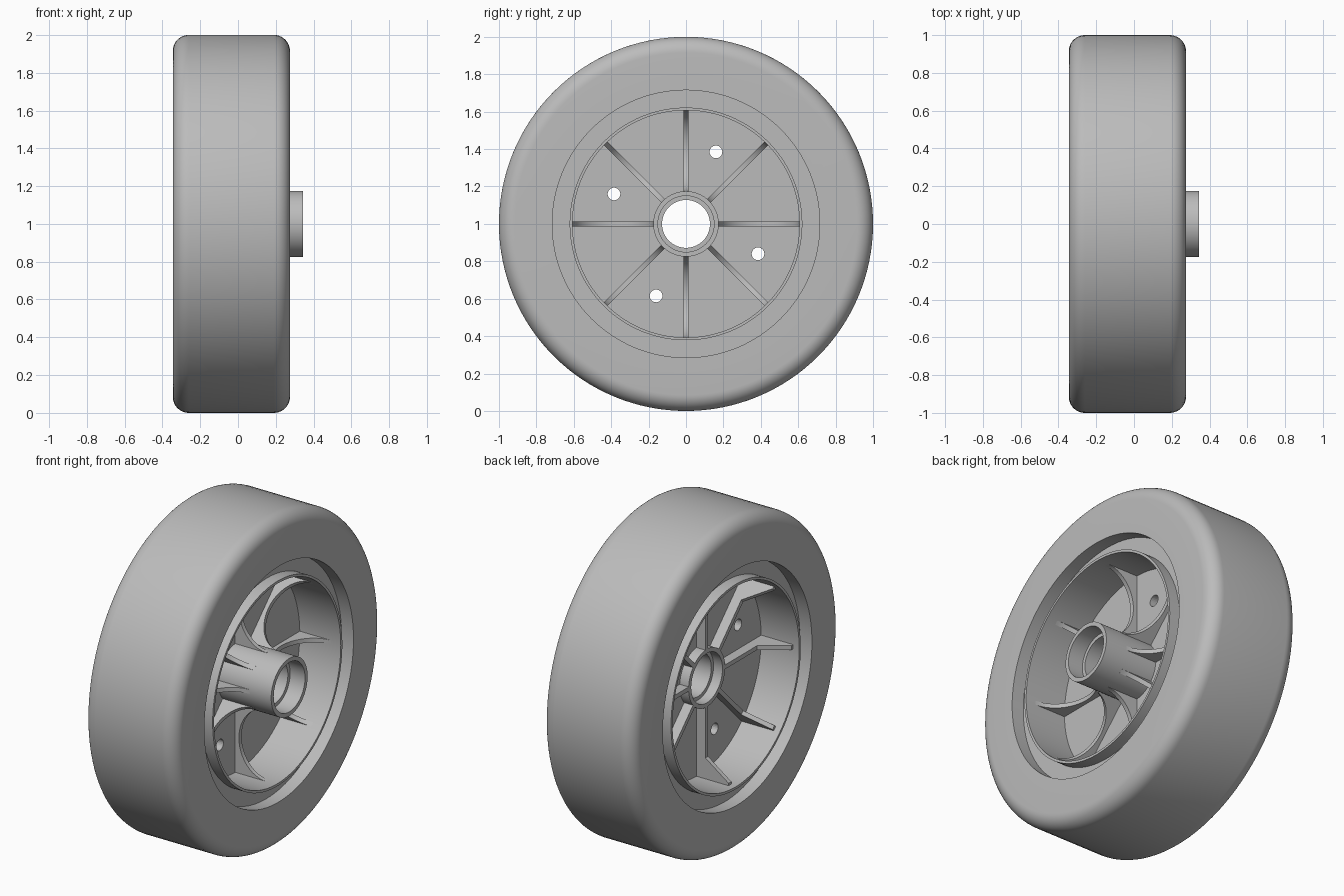
import bpy, bmesh
from math import sin, cos, pi, radians
from mathutils import Matrix, Vector

cube = bpy.data.objects.get("Cube")
if cube:
    bpy.data.objects.remove(cube, do_unlink=True)

grey = bpy.data.materials.new("plain_grey")
grey.use_nodes = True
grey.diffuse_color = (0.5, 0.5, 0.5, 1)
grey.node_tree.nodes["Principled BSDF"].inputs["Base Color"].default_value = (0.5, 0.5, 0.5, 1)

CENTRE = Matrix.Translation((0, 0, 1))
TYRE_LEFT, TYRE_RIGHT = 0.275, -0.345   # side faces of the tyre along the axle
HUB_R, RIM_R = 0.175, 0.607
WEB = (-0.08, -0.01)


def finish(name, bm, smooth=True):
    bmesh.ops.recalc_face_normals(bm, faces=bm.faces)
    bm.transform(CENTRE)
    mesh = bpy.data.meshes.new(name)
    bm.to_mesh(mesh)
    bm.free()
    mesh.materials.append(grey)
    ob = bpy.data.objects.new(name, mesh)
    bpy.context.collection.objects.link(ob)
    bpy.ops.object.select_all(action='DESELECT')
    ob.select_set(True)
    bpy.context.view_layer.objects.active = ob
    if smooth:
        bpy.ops.object.shade_smooth_by_angle(angle=radians(30))
    return ob


def revolve(name, profile, steps=128):
    """Turn a closed (x, radius) profile around the axle."""
    bm = bmesh.new()
    rings = []
    for i in range(steps):
        a = 2 * pi * i / steps
        rings.append([bm.verts.new((x, r * cos(a), r * sin(a))) for x, r in profile])
    n = len(profile)
    for i in range(steps):
        a, b = rings[i], rings[(i + 1) % steps]
        for j in range(n):
            k = (j + 1) % n
            bm.faces.new((a[j], a[k], b[k], b[j]))
    return finish(name, bm)


def ribs(name, profile, count=8, thick=0.026):
    """Radial plates with a (x, radius) outline, repeated around the axle."""
    bm = bmesh.new()
    for i in range(count):
        turn = Matrix.Rotation(2 * pi * i / count, 4, 'X')
        face = bm.faces.new([bm.verts.new(turn @ Vector((x, -thick / 2, r))) for x, r in profile])
        ext = bmesh.ops.extrude_face_region(bm, geom=[face])
        moved = [v for v in ext["geom"] if isinstance(v, bmesh.types.BMVert)]
        bmesh.ops.translate(bm, verts=moved, vec=turn.to_3x3() @ Vector((0, thick, 0)))
    return finish(name, bm)


# Tyre with rounded shoulders
ROUND = 0.085
tyre = [(TYRE_RIGHT, 0.715)]
for cx, start in ((TYRE_RIGHT + ROUND, pi), (TYRE_LEFT - ROUND, pi / 2)):
    for i in range(11):
        a = start - pi / 2 * i / 10
        tyre.append((cx + ROUND * cos(a), 1 - ROUND + ROUND * sin(a)))
tyre.append((TYRE_LEFT, 0.715))
revolve("tyre", tyre)

# Rim: thin lips standing out of a recessed seat under the tyre
lip_l, lip_r = TYRE_LEFT - 0.01, TYRE_RIGHT + 0.01
seat_l, seat_r = TYRE_LEFT - 0.08, TYRE_RIGHT + 0.08
revolve("rim", [(lip_r, RIM_R), (lip_r, 0.622), (seat_r, 0.622), (seat_r, 0.718),
                (seat_l, 0.718), (seat_l, 0.622), (lip_l, 0.622), (lip_l, RIM_R)])

# Hub tube with a stepped bore
HUB_END, HUB_TIP = -0.14, 0.345
revolve("hub", [(HUB_END, 0.15), (HUB_END, HUB_R), (HUB_TIP, HUB_R), (HUB_TIP, 0.15),
                (HUB_TIP - 0.1, 0.15), (HUB_TIP - 0.1, 0.128),
                (HUB_END + 0.06, 0.128), (HUB_END + 0.06, 0.15)], 64)

# Web disc with four drilled holes
web = revolve("web", [(WEB[0], 0.16), (WEB[0], 0.612), (WEB[1], 0.612), (WEB[1], 0.16)])
bm = bmesh.new()
for i in range(4):
    place = (Matrix.Rotation(i * pi / 2, 4, 'X') @ Matrix.Translation((-0.05, 0.16, 0.385))
             @ Matrix.Rotation(pi / 2, 4, 'Y'))
    bmesh.ops.create_cone(bm, cap_ends=True, segments=24, radius1=0.034, radius2=0.034,
                          depth=0.4, matrix=place)
cutter = finish("hole_cutter", bm, smooth=False)
cutter.hide_render = True
cut = web.modifiers.new("holes", 'BOOLEAN')
cut.object = cutter
cut.solver = 'EXACT'
bpy.context.view_layer.objects.active = web
web.select_set(True)
bpy.ops.object.modifier_move_to_index(modifier="holes", index=0)
bpy.ops.object.modifier_apply(modifier="holes")
bpy.data.objects.remove(cutter, do_unlink=True)

# Scooped ribs on the long hub side
mid, half = (HUB_R + RIM_R) / 2, (RIM_R - HUB_R) / 2
scoop = [(WEB[1] - 0.02, 0.16), (0.2, 0.16)]
for i in range(25):
    a = pi * i / 24
    scoop.append((0.2 - 0.185 * sin(a), mid - half * cos(a)))
scoop += [(0.2, 0.612), (WEB[1] - 0.02, 0.612)]
ribs("scooped_ribs", scoop)

# Low ribs that kick up to the rim on the recessed side
ribs("bent_ribs", [(WEB[0] + 0.02, 0.16), (HUB_END, 0.16), (HUB_END, 0.48), (-0.295, 0.592),
                   (-0.295, 0.612), (WEB[0] + 0.02, 0.612)])
